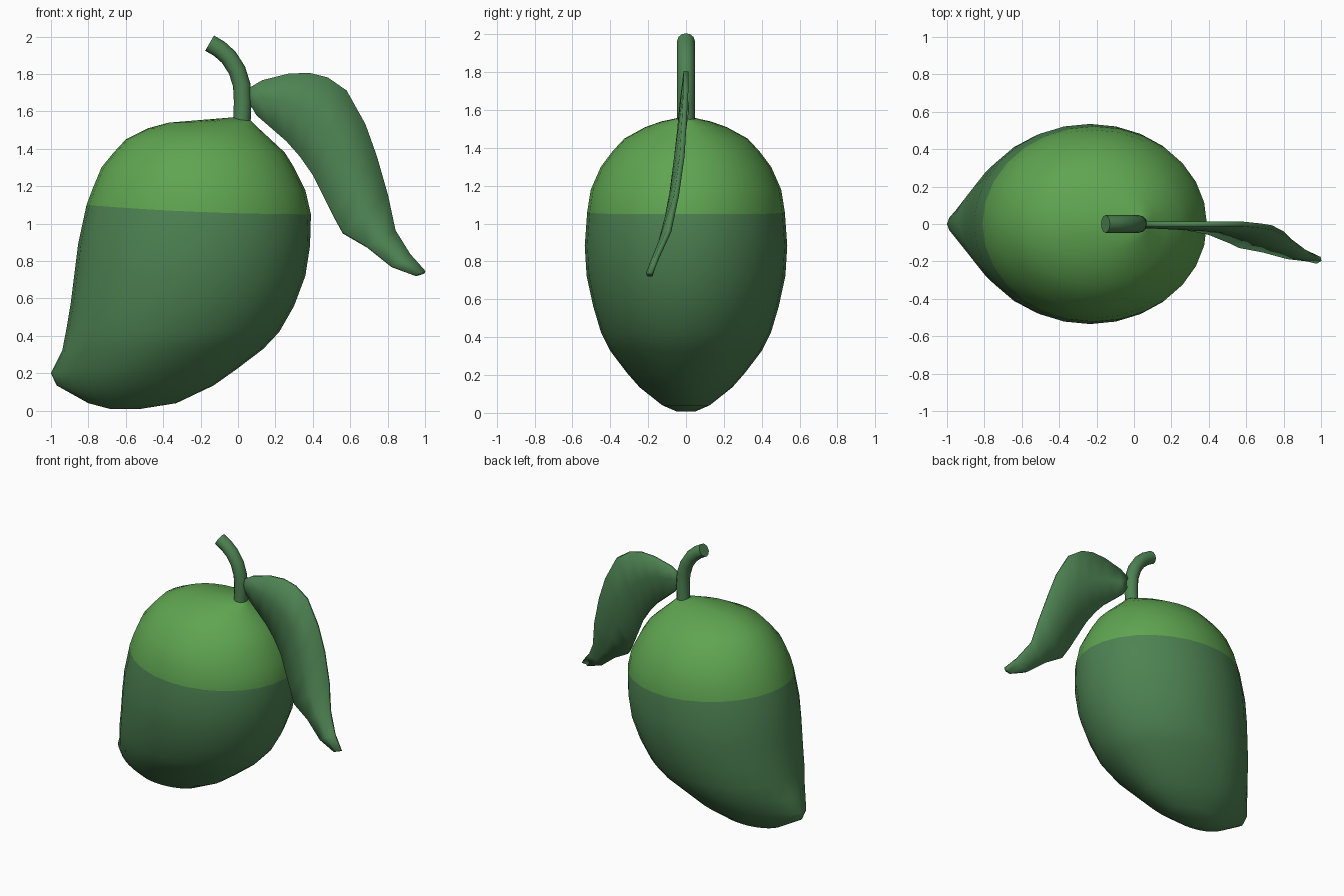
import bpy, bmesh, math
from mathutils import Vector

if "Cube" in bpy.data.objects:
    bpy.data.objects.remove(bpy.data.objects["Cube"])


def material(name, rgb):
    m = bpy.data.materials.new(name)
    m.diffuse_color = (*rgb, 1)
    m.use_nodes = True
    m.node_tree.nodes["Principled BSDF"].inputs["Base Color"].default_value = m.diffuse_color
    return m


dark = material("deep green", (0.075, 0.225, 0.085))
light = material("light green", (0.115, 0.375, 0.082))


def finish(bm, name, mats, angle):
    bmesh.ops.recalc_face_normals(bm, faces=bm.faces)
    me = bpy.data.meshes.new(name)
    bm.to_mesh(me)
    bm.free()
    for m in mats:
        me.materials.append(m)
    ob = bpy.data.objects.new(name, me)
    bpy.context.collection.objects.link(ob)
    bpy.ops.object.select_all(action='DESELECT')
    ob.select_set(True)
    bpy.context.view_layer.objects.active = ob
    bpy.ops.object.shade_smooth_by_angle(angle=math.radians(angle))
    return ob


def loft(bm, rings):
    """Skin closed rings of points and cap both ends; returns faces per band."""
    rows = [[bm.verts.new(p) for p in r] for r in rings]
    n = len(rows[0])
    bands = [[bm.faces.new((a[i], a[(i + 1) % n], b[(i + 1) % n], b[i])) for i in range(n)]
             for a, b in zip(rows, rows[1:])]
    bands.insert(0, [bm.faces.new(rows[0])])
    bands.append([bm.faces.new(rows[-1])])
    return bands


# Fruit: cross-sections as left x, left z, right x, right z, half width, nose pinch
SECTIONS = [
    (-0.68, 0.008, -0.53, 0.008, 0.05, 0), (-0.80, 0.04, -0.33, 0.04, 0.125, 0),
    (-0.97, 0.135, -0.13, 0.135, 0.245, 0.5), (-1.00, 0.20, -0.01, 0.22, 0.315, 0.55),
    (-0.94, 0.32, 0.135, 0.33, 0.40, 0.1), (-0.915, 0.45, 0.22, 0.42, 0.45, 0),
    (-0.895, 0.57, 0.30, 0.56, 0.49, 0), (-0.875, 0.73, 0.36, 0.72, 0.525, 0),
    (-0.855, 0.89, 0.385, 0.88, 0.535, 0), (-0.81, 1.10, 0.39, 1.05, 0.522, 0),
    (-0.78, 1.18, 0.36, 1.18, 0.503, 0), (-0.73, 1.30, 0.30, 1.30, 0.45, 0),
    (-0.665, 1.38, 0.25, 1.38, 0.39, 0), (-0.60, 1.45, 0.175, 1.45, 0.325, 0),
    (-0.48, 1.51, 0.11, 1.51, 0.215, 0), (-0.37, 1.54, 0.08, 1.54, 0.13, 0),
    (-0.03, 1.568, 0.06, 1.558, 0.03, 0)]
SIDES = 28


def section(xl, zl, xr, zr, half, pinch):
    pts = []
    for i in range(SIDES):
        t = 2 * math.pi * i / SIDES
        left = (1 - math.cos(t)) / 2
        y = half * math.sin(t) * (1 - pinch * max(0, -math.cos(t)) ** 2)
        pts.append((xr + (xl - xr) * left, y, zr + (zl - zr) * left ** 2))
    return pts


bm = bmesh.new()
for k, band in enumerate(loft(bm, [section(*s) for s in SECTIONS])):
    for f in band:
        f.material_index = 1 if k >= 10 else 0   # everything above the shoulder ring
finish(bm, "fruit", [dark, light], 50)

# Stem: round tube along a bent path
PATH = [(0.02, 1.53), (0.025, 1.65), (0.02, 1.74), (-0.005, 1.82), (-0.05, 1.89),
        (-0.10, 1.935), (-0.152, 1.965)]
pts = [Vector((x, 0, z)) for x, z in PATH]
rings = []
for i, p in enumerate(pts):
    d = (pts[min(i + 1, len(pts) - 1)] - pts[max(i - 1, 0)]).normalized()
    u, v = Vector((0, 1, 0)), Vector((d.z, 0, -d.x))
    rings.append([p + 0.047 * (u * math.cos(a) + v * math.sin(a))
                  for a in (2 * math.pi * j / 12 for j in range(12))])
bm = bmesh.new()
loft(bm, rings)
finish(bm, "stem", [dark], 45)

# Leaf: upper edge and lower edge points, shallow fold along the middle
LEAF = [
    (0.055, 0, 1.72, 0.055, 0, 1.66), (0.13, 0, 1.765, 0.10, 0, 1.58),
    (0.27, 0, 1.80, 0.18, -0.01, 1.51), (0.38, 0, 1.805, 0.26, -0.02, 1.44),
    (0.48, 0, 1.78, 0.33, -0.03, 1.36), (0.58, 0, 1.71, 0.40, -0.045, 1.26),
    (0.68, -0.01, 1.53, 0.46, -0.07, 1.14), (0.74, -0.02, 1.36, 0.51, -0.09, 1.04),
    (0.80, -0.05, 1.15, 0.56, -0.115, 0.95), (0.84, -0.09, 0.96, 0.69, -0.14, 0.875),
    (0.92, -0.15, 0.83, 0.82, -0.175, 0.77), (1.0, -0.187, 0.74, 0.95, -0.19, 0.72)]
bm = bmesh.new()
rows = []
for r in LEAF:
    a, b = Vector(r[:3]), Vector(r[3:])
    mid = (a + b) / 2 + Vector((0, -0.012, 0))
    rows.append([bm.verts.new(p) for p in (a, mid, b)])
for a, b in zip(rows, rows[1:]):
    for i in range(2):
        bm.faces.new((a[i], a[i + 1], b[i + 1], b[i]))
leaf = finish(bm, "leaf", [dark], 45)
solid = leaf.modifiers.new("thickness", 'SOLIDIFY')
solid.thickness = 0.026
solid.offset = 0
bpy.ops.object.modifier_move_to_index(modifier="thickness", index=0)
